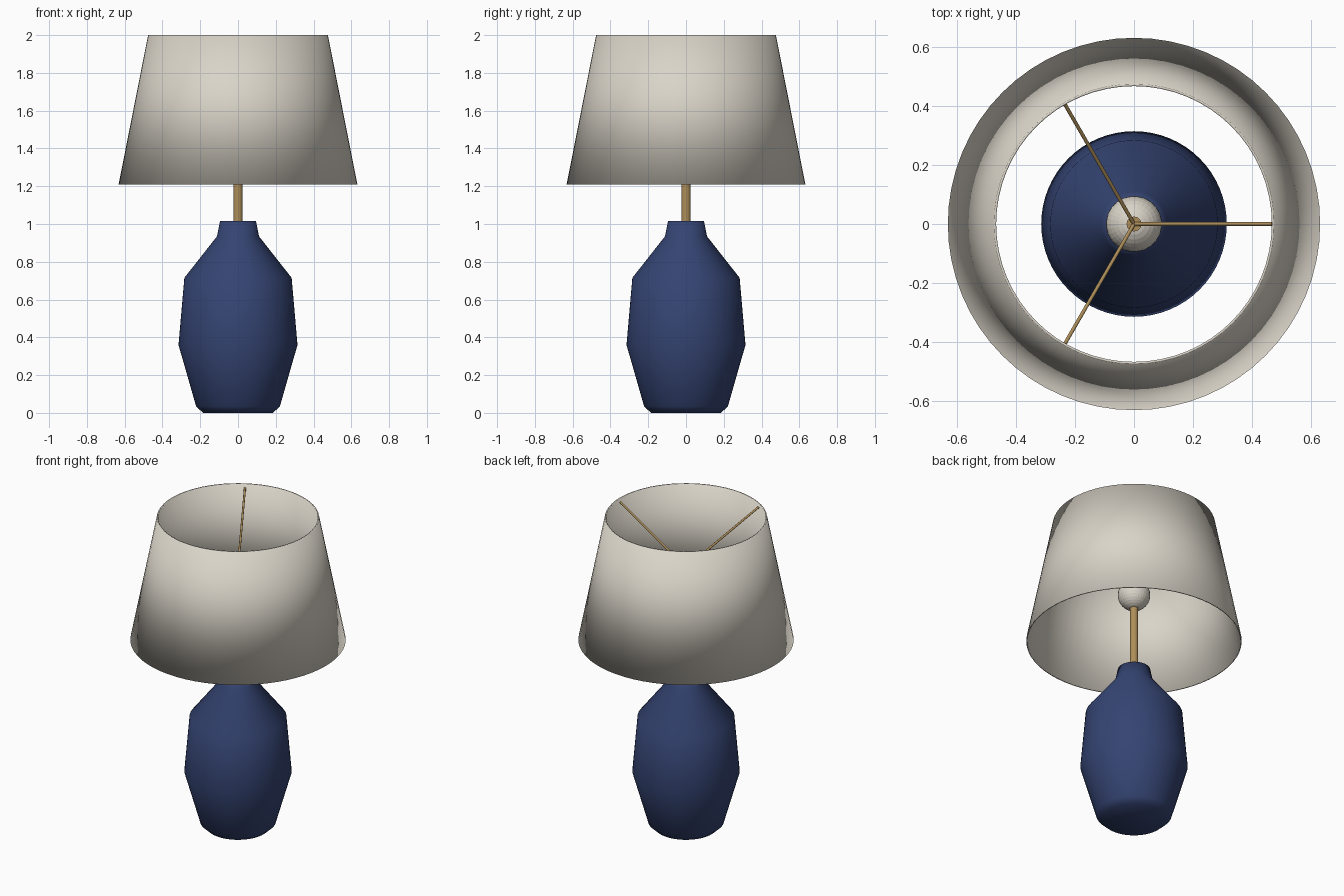
import bpy, bmesh
from math import cos, sin, pi
from mathutils import Vector

cube = bpy.data.objects.get("Cube")
if cube:
    bpy.data.objects.remove(cube, do_unlink=True)

SEGMENTS = 64


def material(name, rgb):
    mat = bpy.data.materials.new(name)
    mat.use_nodes = True
    color = (*rgb, 1)
    mat.diffuse_color = color
    mat.node_tree.nodes["Principled BSDF"].inputs["Base Color"].default_value = color
    return mat


def add_object(name, bm, mat, smooth=True):
    bmesh.ops.recalc_face_normals(bm, faces=bm.faces)
    for face in bm.faces:
        face.smooth = smooth
    mesh = bpy.data.meshes.new(name)
    bm.to_mesh(mesh)
    bm.free()
    mesh.materials.append(mat)
    obj = bpy.data.objects.new(name, mesh)
    bpy.context.collection.objects.link(obj)
    return obj


def lathe(name, profile, mat, closed=False):
    """Revolve (radius, height) points; cap the ends or close the loop."""
    bm = bmesh.new()
    rings = [[bm.verts.new((r * cos(2 * pi * i / SEGMENTS), r * sin(2 * pi * i / SEGMENTS), z))
              for i in range(SEGMENTS)] for r, z in profile]
    pairs = list(zip(rings, rings[1:]))
    if closed:
        pairs.append((rings[-1], rings[0]))
    else:
        bm.faces.new(rings[0])
        bm.faces.new(rings[-1])
    for low, high in pairs:
        for i in range(SEGMENTS):
            j = (i + 1) % SEGMENTS
            bm.faces.new((low[i], low[j], high[j], high[i]))
    return add_object(name, bm, mat)


def rod(name, start, end, radius, mat, sides):
    start, end = Vector(start), Vector(end)
    axis = end - start
    bm = bmesh.new()
    bmesh.ops.create_cone(bm, cap_ends=True, segments=sides, radius1=radius,
                          radius2=radius, depth=axis.length)
    turn = axis.to_track_quat("Z", "Y").to_matrix()
    bmesh.ops.rotate(bm, verts=bm.verts, matrix=turn)
    bmesh.ops.translate(bm, verts=bm.verts, vec=(start + end) / 2)
    obj = add_object(name, bm, mat)
    # Keep the end caps crisp
    for edge in obj.data.edges:
        a, b = (obj.data.vertices[v].co for v in edge.vertices)
        edge.use_edge_sharp = abs((a - b).dot(axis)) < 1e-5
    return obj


linen = material("cream linen", (0.70, 0.66, 0.58))
ceramic = material("navy ceramic", (0.035, 0.058, 0.17))
brass = material("aged brass", (0.42, 0.27, 0.10))

# Ceramic body with a soft foot, shoulder and neck
lathe("base", [(0.185, 0), (0.222, 0.035), (0.315, 0.36), (0.284, 0.715),
               (0.111, 0.935), (0.095, 1.015)], ceramic)

# Thin open shade, smooth over its rims
lathe("shade", [(0.632, 1.21), (0.476, 2), (0.468, 2), (0.624, 1.21)], linen, closed=True)

# Stem and bulb
rod("stem", (0, 0, 1), (0, 0, 1.68), 0.025, brass, 24)
bm = bmesh.new()
bmesh.ops.create_uvsphere(bm, u_segments=32, v_segments=16, radius=0.095)
bulb = add_object("bulb", bm, linen, smooth=False)
bulb.location.z = 1.52

# Three arms rising from the stem to the top rim
for k in range(3):
    angle = 2 * pi * k / 3
    rod(f"shade_arm_{k + 1}", (0, 0, 1.675),
        (0.47 * cos(angle), 0.47 * sin(angle), 1.975), 0.0065, brass, 10)
